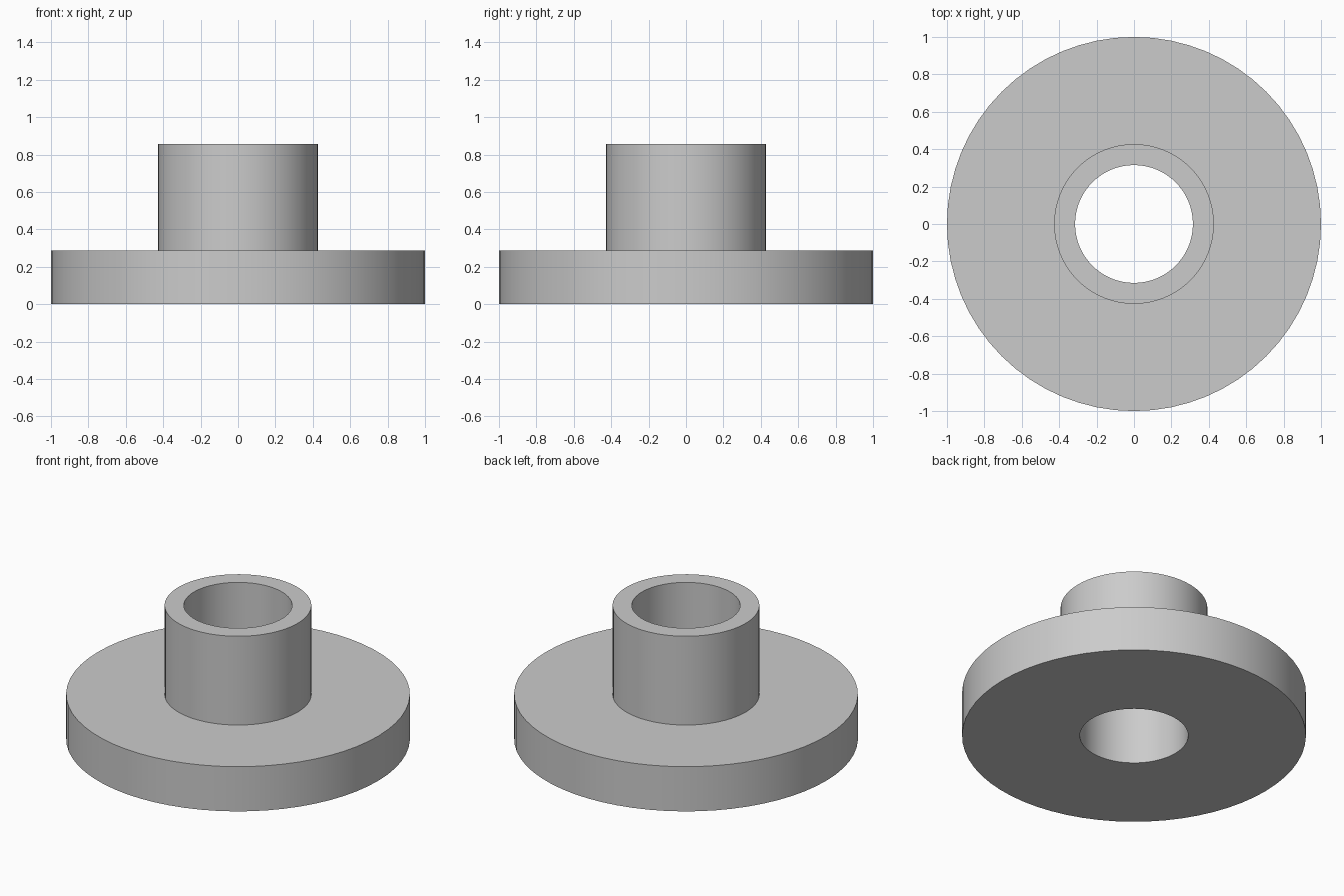
import bpy
import bmesh
import math

cube = bpy.data.objects.get("Cube")
if cube:
    bpy.data.objects.remove(cube, do_unlink=True)

SEGMENTS = 64
FLANGE_R, HUB_R, BORE_R = 1.0, 0.427, 0.315
FLANGE_H, TOTAL_H = 0.287, 0.857

# Plain grey material
grey = bpy.data.materials.new("light grey")
grey.use_nodes = True
colour = (0.6, 0.6, 0.6, 1.0)
grey.diffuse_color = colour
grey.node_tree.nodes["Principled BSDF"].inputs["Base Color"].default_value = colour


def lathe(name, profile):
    """Revolve a closed (radius, height) profile about z."""
    bm = bmesh.new()
    verts = [bm.verts.new((r, 0, z)) for r, z in profile]
    edges = [bm.edges.new((v, verts[i - 1])) for i, v in enumerate(verts)]
    bmesh.ops.spin(bm, geom=verts + edges, cent=(0, 0, 0), axis=(0, 0, 1),
                   angle=math.tau, steps=SEGMENTS, use_merge=True)
    bmesh.ops.remove_doubles(bm, verts=bm.verts, dist=0.0001)
    bmesh.ops.recalc_face_normals(bm, faces=bm.faces)
    mesh = bpy.data.meshes.new(name)
    bm.to_mesh(mesh)
    bm.free()
    mesh.materials.append(grey)
    obj = bpy.data.objects.new(name, mesh)
    bpy.context.collection.objects.link(obj)
    return obj


# Wide flange, raised hub and through bore as one turned solid
bushing = lathe("flanged_bushing", [
    (BORE_R, 0), (FLANGE_R, 0), (FLANGE_R, FLANGE_H),
    (HUB_R, FLANGE_H), (HUB_R, TOTAL_H), (BORE_R, TOTAL_H),
])

bpy.ops.object.select_all(action="DESELECT")
bushing.select_set(True)
bpy.context.view_layer.objects.active = bushing
bpy.ops.object.shade_smooth_by_angle(angle=math.radians(30))
